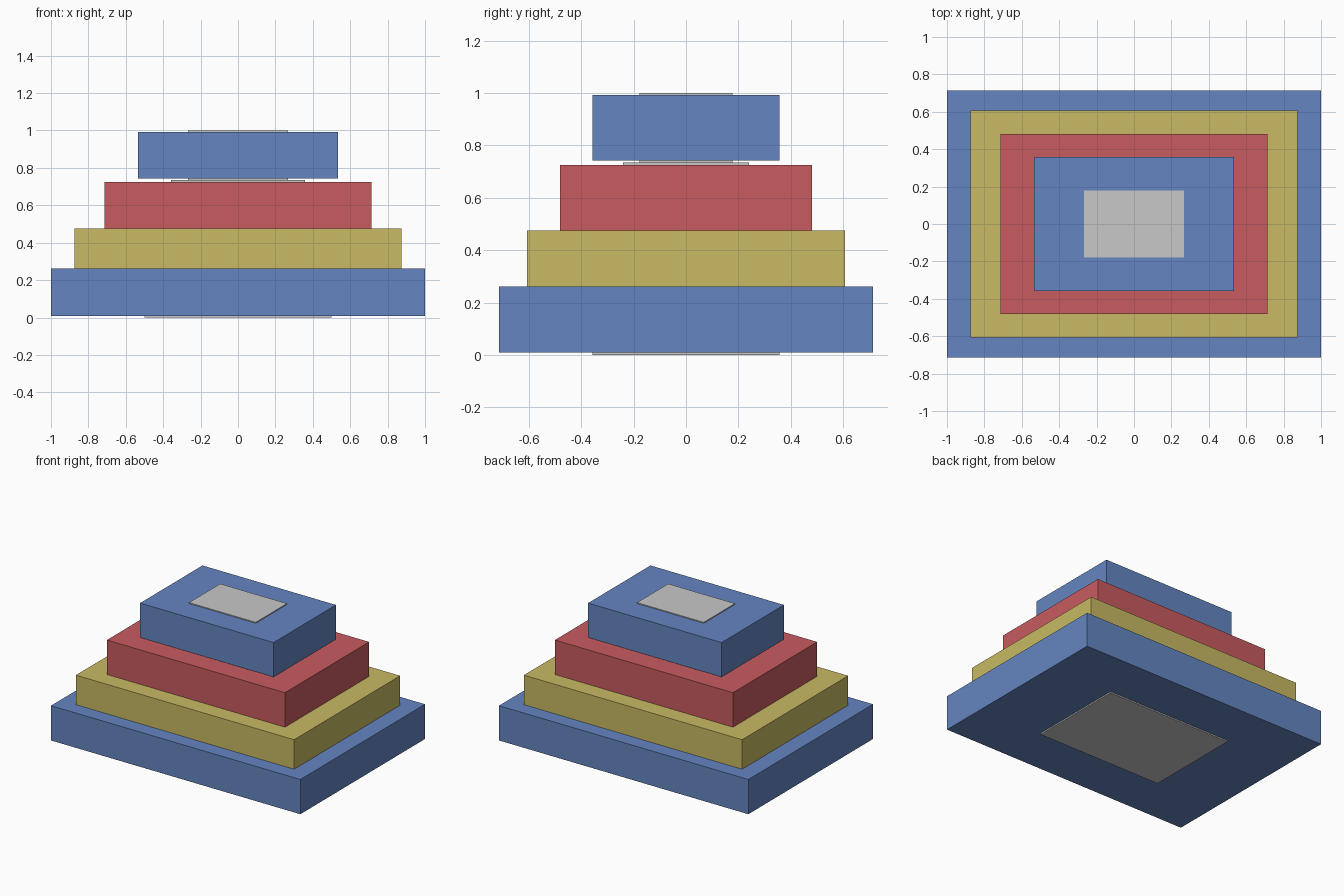
import bpy

cube = bpy.data.objects.get("Cube")
if cube:
    bpy.data.objects.remove(cube, do_unlink=True)


def make_material(name, rgb):
    mat = bpy.data.materials.new(name)
    mat.use_nodes = True
    color = (*rgb, 1.0)
    mat.diffuse_color = color
    mat.node_tree.nodes["Principled BSDF"].inputs["Base Color"].default_value = color
    return mat


blue = make_material("blue", (0.127, 0.235, 0.533))
yellow = make_material("yellow", (0.578, 0.491, 0.125))
red = make_material("red", (0.578, 0.105, 0.117))
grey = make_material("light grey", (0.578, 0.578, 0.578))


def block(name, width, depth, bottom, top, mat):
    """Box centred on the vertical axis, spanning bottom to top."""
    bpy.ops.mesh.primitive_cube_add(size=1)
    obj = bpy.context.object
    obj.name = name
    for v in obj.data.vertices:
        v.co.x *= width
        v.co.y *= depth
        v.co.z = top if v.co.z > 0 else bottom
    obj.data.materials.append(mat)
    return obj


# Stepped tiers, from the ground up
block("base_tier", 2.0, 1.428, 0.009, 0.261, blue)
block("second_tier", 1.75, 1.214, 0.261, 0.475, yellow)
block("third_tier", 1.428, 0.964, 0.475, 0.725, red)
block("top_tier", 1.07, 0.714, 0.743, 0.993, blue)

# Thin plates, half the size of the tier they sit on
block("base_plate", 1.0, 0.714, 0.0, 0.009, grey)
block("third_tier_plate", 0.714, 0.482, 0.725, 0.734, grey)
block("top_tier_lower_plate", 0.535, 0.357, 0.734, 0.743, grey)
block("top_tier_upper_plate", 0.535, 0.357, 0.993, 1.0, grey)
